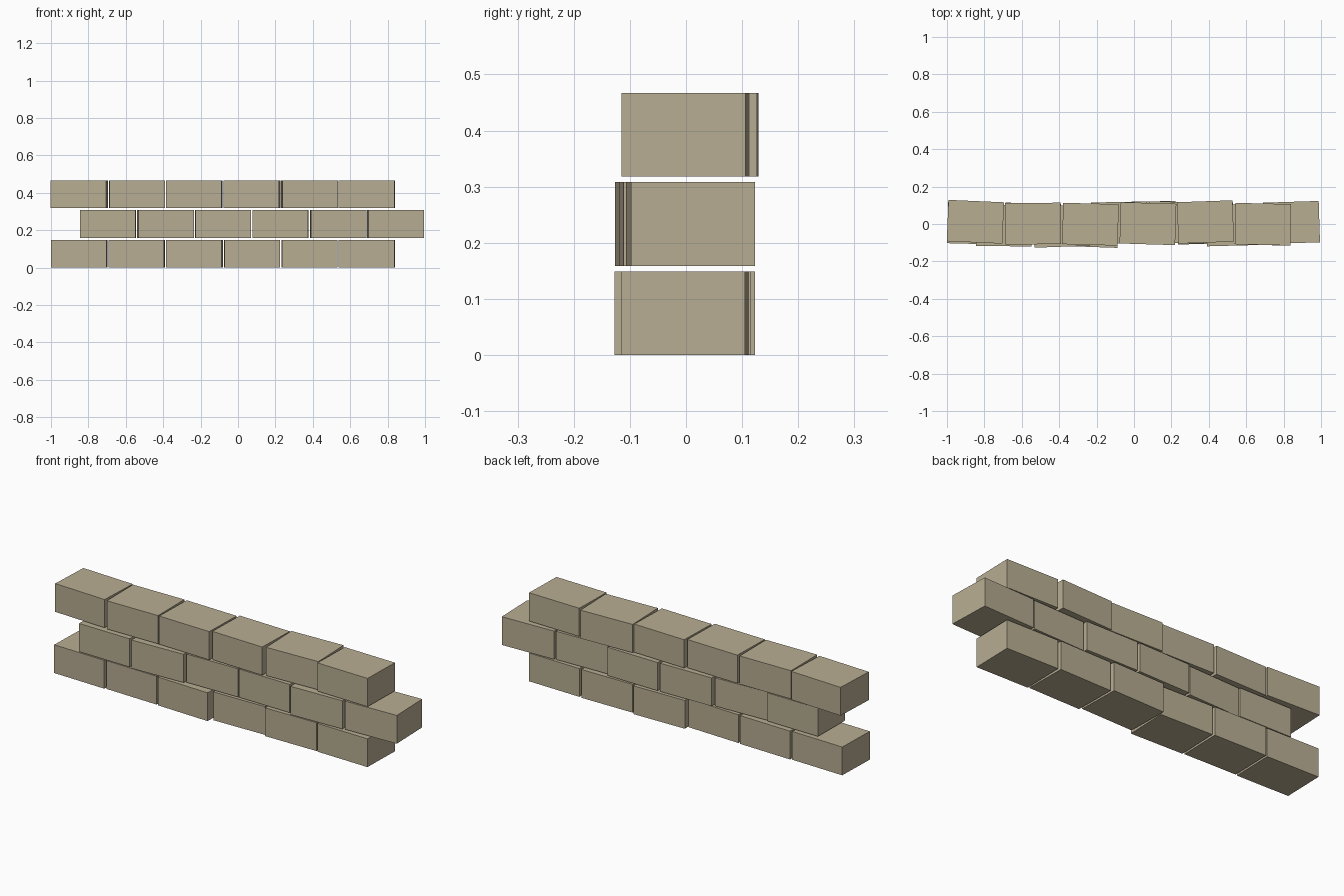
import bpy
from math import radians

cube = bpy.data.objects.get("Cube")
if cube:
    bpy.data.objects.remove(cube, do_unlink=True)

# One sandstone colour for every block
stone = bpy.data.materials.new("sandstone")
stone.use_nodes = True
colour = (0.48, 0.42, 0.29, 1)
stone.diffuse_color = colour
stone.node_tree.nodes["Principled BSDF"].inputs["Base Color"].default_value = colour

LENGTH, DEPTH, HEIGHT = 0.297, 0.221, 0.149
PITCH, RISE = 0.3075, 0.159


def block(name, x, y, z, turn):
    """One loose block, turned slightly about its vertical axis."""
    bpy.ops.mesh.primitive_cube_add(size=1, location=(x, y, z))
    obj = bpy.context.object
    obj.name = obj.data.name = name
    obj.scale = (LENGTH, DEPTH, HEIGHT)
    obj.rotation_euler.z = radians(turn)
    obj.data.materials.append(stone)


# Courses from the ground up: first block centre, then (y offset, turn) per block
courses = [
    ("bottom", -0.848, [(0.004, -1.5), (0, -1.5), (-0.012, -2),
                        (0.01, 1), (0.003, 0.5), (-0.002, -1.3)]),
    ("middle", -0.695, [(-0.008, -0.8), (-0.011, 2), (0.007, 1),
                        (0.008, -0.8), (-0.005, 1.5), (0.008, 1.8)]),
    ("top", -0.848, [(0.012, -2.5), (0.002, 0.6), (-0.001, -1.5),
                     (0.002, -1.7), (0.011, 2), (-0.001, -1.3)]),
]

for row, (label, start, layout) in enumerate(courses):
    for i, (y, turn) in enumerate(layout):
        block(f"{label}_block_{i + 1}", start + i * PITCH, y,
              HEIGHT / 2 + row * RISE, turn)
